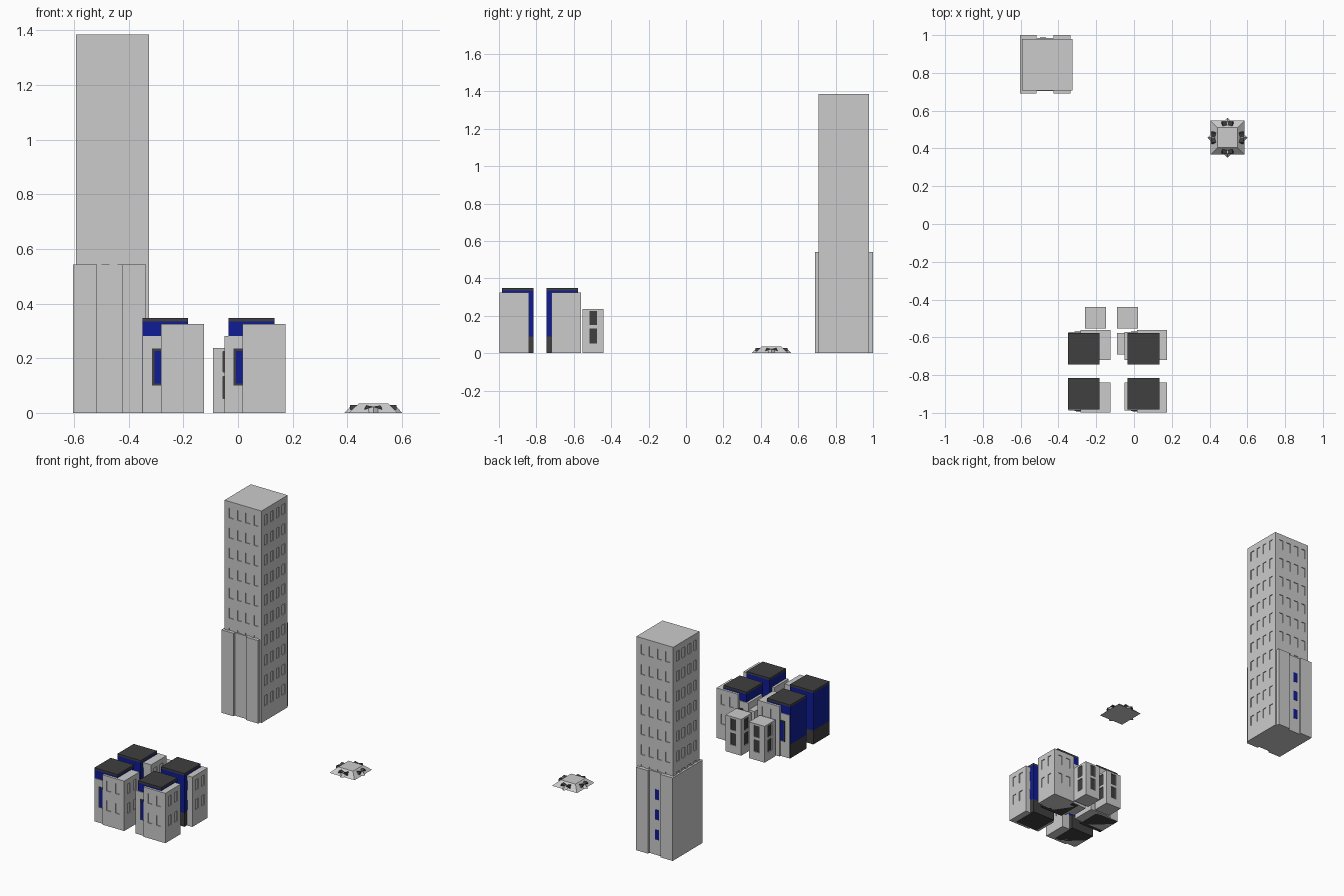
import bpy, bmesh, math
from mathutils import Vector, Matrix

if "Cube" in bpy.data.objects:
    bpy.data.objects.remove(bpy.data.objects["Cube"])


def material(name, color):
    m = bpy.data.materials.new(name)
    m.diffuse_color = color
    m.use_nodes = True
    m.node_tree.nodes["Principled BSDF"].inputs["Base Color"].default_value = m.diffuse_color
    return m


BLUE = material("blue", (0.005, 0.012, 0.3, 1))
DARK = material("dark", (0.05, 0.05, 0.05, 1))


def finish(name, bm, *mats):
    me = bpy.data.meshes.new(name)
    bm.to_mesh(me)
    bm.free()
    for m in mats:
        me.materials.append(m)
    ob = bpy.data.objects.new(name, me)
    bpy.context.collection.objects.link(ob)
    return ob


def box(name, x, y, z, mat=None):
    """Box from (min, max) pairs."""
    bm = bmesh.new()
    bmesh.ops.create_cube(bm, size=1)
    for v in bm.verts:
        v.co = [p[0] + (c + 0.5) * (p[1] - p[0]) for p, c in zip((x, y, z), v.co)]
    return finish(name, bm, mat)


def windowed_box(name, x, y, h, us, zs, depth=0.005, glass=None):
    """Box on the ground with a grid of recessed windows in all four walls."""
    bm = bmesh.new()

    def face(pts, idx=0):
        bm.faces.new([bm.verts.new(p) for p in pts]).material_index = idx

    corners = [Vector(c) for c in ((x[0], y[0], 0), (x[1], y[0], 0), (x[1], y[1], 0), (x[0], y[1], 0))]
    up = Vector((0, 0, h))
    face(corners[::-1])
    face([c + up for c in corners])
    zb = [0] + sorted(v for p in zs for v in p) + [h]
    for a, b in zip(corners, corners[1:] + corners[:1]):
        d = (b - a).normalized()
        inward = Vector((-d.y, d.x, 0)) * depth
        ub = [0] + [v for p in us for v in p] + [(b - a).length]
        for i in range(len(ub) - 1):
            for j in range(len(zb) - 1):
                q = [a + d * u + Vector((0, 0, z)) for u, z in
                     ((ub[i], zb[j]), (ub[i + 1], zb[j]), (ub[i + 1], zb[j + 1]), (ub[i], zb[j + 1]))]
                if i % 2 and j % 2:
                    r = [p + inward for p in q]
                    face(r, 1)
                    for k in range(4):
                        n = (k + 1) % 4
                        face([q[k], q[n], r[n], r[k]])
                else:
                    face(q)
    bmesh.ops.remove_doubles(bm, verts=bm.verts, dist=1e-5)
    return finish(name, bm, None, glass)


# High-rise with ten storeys of windows
windowed_box("high_rise", (-0.593, -0.326), (0.708, 0.979), 1.385,
             [(0.033 + 0.06 * i, 0.063 + 0.06 * i) for i in range(4)],
             [(0.099 + 0.131 * i, 0.164 + 0.131 * i) for i in range(10)])
# Projecting base slabs and the recessed wall between them
for side, x in (("left", (-0.604, -0.515)), ("right", (-0.425, -0.337))):
    box("base_slab_" + side, x, (0.69, 1.0), (0, 0.542))
box("base_middle", (-0.53, -0.41), (0.703, 0.986), (0, 0.542))
for i in range(3):
    z = 0.1 + 0.131 * i
    box("base_window", (-0.497, -0.467), (0.975, 0.988), (z, z + 0.065), BLUE)

# Four houses, the rear row mirrored in y about the courtyard
MID = -0.78
for gx, bx in ((-0.348, -0.35), (-0.05, -0.034)):
    for s in (-1, 1):
        def ys(a, b):
            return tuple(sorted((MID + s * a, MID + s * b)))
        main_x, main_y = (bx, bx + 0.168), ys(0.035, 0.203)
        box("house_plinth", main_x, main_y, (0, 0.09), DARK)
        box("house_body", main_x, main_y, (0.09, 0.335), BLUE)
        box("house_roof", main_x, main_y, (0.335, 0.348), DARK)
        windowed_box("house_tower", (gx + 0.066, gx + 0.224), ys(0.06, 0.218), 0.326,
                     [(0.032, 0.062), (0.094, 0.124)], [(0.1, 0.165), (0.228, 0.293)])
        box("house_porch", (gx, gx + 0.12), ys(0.06, 0.207), (0, 0.282))
        box("porch_window_frame", (gx + 0.034, gx + 0.09), ys(0.19, 0.21), (0.1, 0.235), DARK)
        box("porch_window", (gx + 0.042, gx + 0.082), ys(0.19, 0.212), (0.108, 0.227), BLUE)

# Small annexes with dark windows
for x, y in ((-0.26, -0.553), (-0.091, -0.553), (-0.091, -0.69)):
    windowed_box("annex", (x, x + 0.113), (y, y + 0.113), 0.237,
                 [(0.036, 0.077)], [(0.053, 0.133), (0.15, 0.225)], 0.006, DARK)

# Low pavilion: square frustum crossed by a turned one, making eight points
CENTRE = Vector((0.495, 0.457, 0))


def frustum(name, r1, r2, h, angle):
    bm = bmesh.new()
    bmesh.ops.create_cone(bm, cap_ends=True, segments=4, radius1=r1, radius2=r2, depth=h,
                          matrix=Matrix.Translation(CENTRE + Vector((0, 0, h / 2)))
                          @ Matrix.Rotation(angle, 4, 'Z'))
    return finish(name, bm)


frustum("pavilion_roof", 0.09 * 2 ** 0.5, 0.053 * 2 ** 0.5, 0.035, math.pi / 4)
frustum("pavilion_points", 0.106, 0.085, 0.022, 0)

# Dark bow-shaped openings on the four sides
for k in range(4):
    bm = bmesh.new()
    for s in (-1, 1):
        tri = [(0.002 * s, 0.022), (0.033 * s, 0.012), (0.026 * s, 0.028)]
        vs = [bm.verts.new((u, -d, z)) for d in (0.055, 0.089 - 0.004) for u, z in tri]
        bm.faces.new(vs[:3])
        bm.faces.new(vs[3:])
        for i in range(3):
            j = (i + 1) % 3
            bm.faces.new((vs[i], vs[j], vs[j + 3], vs[i + 3]))
    bmesh.ops.recalc_face_normals(bm, faces=bm.faces)
    bm.transform(Matrix.Translation(CENTRE) @ Matrix.Rotation(k * math.pi / 2, 4, 'Z'))
    finish("pavilion_opening", bm, DARK)
